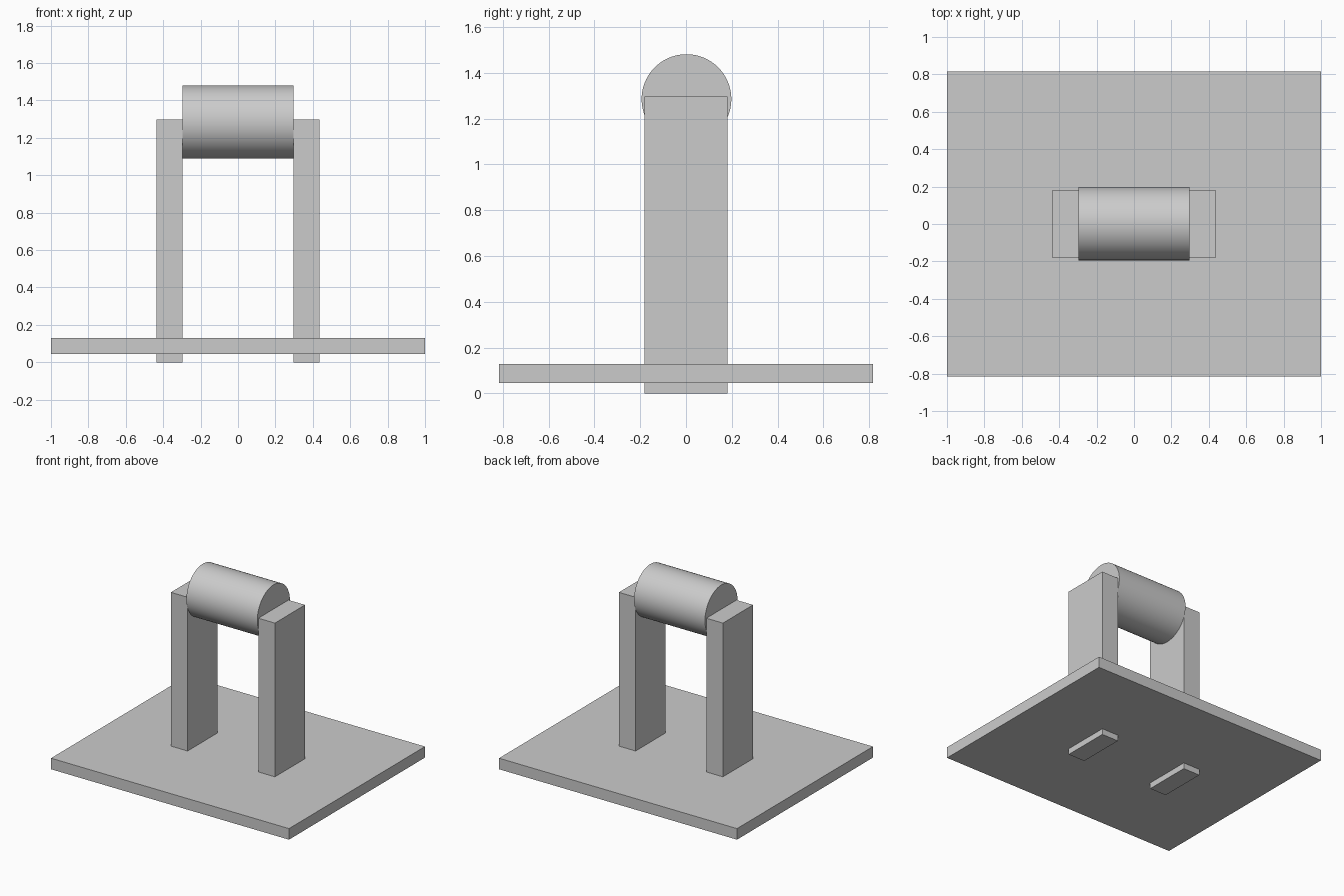
import bpy
import math

cube = bpy.data.objects.get("Cube")
if cube:
    bpy.data.objects.remove(cube, do_unlink=True)

# One plain grey for every part
grey = bpy.data.materials.new("plain grey")
grey.use_nodes = True
colour = (0.6, 0.6, 0.6, 1)
grey.diffuse_color = colour
grey.node_tree.nodes["Principled BSDF"].inputs["Base Color"].default_value = colour


def finish(name):
    obj = bpy.context.object
    obj.name = name
    obj.data.materials.append(grey)
    return obj


def box(name, low, high):
    centre = [(a + b) / 2 for a, b in zip(low, high)]
    bpy.ops.mesh.primitive_cube_add(size=1, location=centre)
    bpy.context.object.scale = [b - a for a, b in zip(low, high)]
    bpy.ops.object.transform_apply(location=False, rotation=False, scale=True)
    return finish(name)


# Base plate, with the posts passing through it
box("base_plate", (-1, -0.816, 0.045), (1, 0.816, 0.129))

# Two upright posts
box("right_post", (-0.437, -0.181, 0), (-0.297, 0.181, 1.297))
box("left_post", (0.297, -0.181, 0), (0.437, 0.181, 1.297))

# Roller held between the posts
bpy.ops.mesh.primitive_cylinder_add(vertices=96, radius=0.196, depth=0.596,
                                    location=(0, 0.002, 1.285),
                                    rotation=(0, math.pi / 2, 0))
finish("roller")
bpy.ops.object.shade_smooth_by_angle(angle=math.radians(30))
